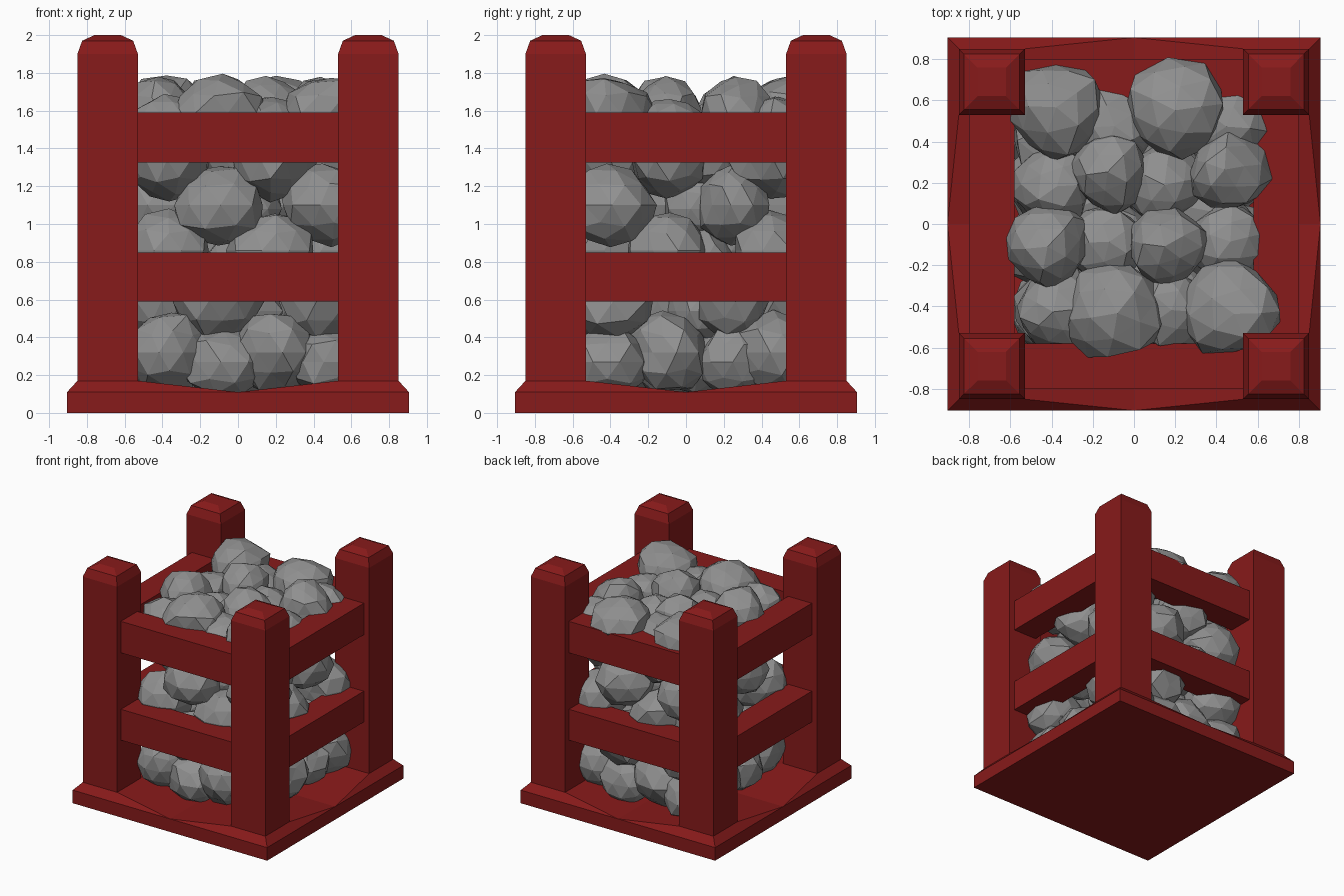
import bpy, bmesh, math, random
from mathutils import Vector

if "Cube" in bpy.data.objects:
    bpy.data.objects.remove(bpy.data.objects["Cube"])

random.seed(4)

def material(name, col):
    m = bpy.data.materials.new(name)
    m.diffuse_color = (*col, 1)
    m.use_nodes = True
    m.node_tree.nodes["Principled BSDF"].inputs["Base Color"].default_value = m.diffuse_color
    return m

RED = material("dark red wood", (0.245, 0.0105, 0.0105))
GREY = material("grey stone", (0.275, 0.275, 0.275))

def finish(name, bm, mat):
    bmesh.ops.recalc_face_normals(bm, faces=bm.faces)
    me = bpy.data.meshes.new(name)
    bm.to_mesh(me)
    bm.free()
    me.materials.append(mat)
    ob = bpy.data.objects.new(name, me)
    bpy.context.collection.objects.link(ob)
    return ob

def box(name, lo, hi, mat):
    bm = bmesh.new()
    bmesh.ops.create_cube(bm, size=1)
    for v in bm.verts:
        v.co = Vector([lo[i] if v.co[i] < 0 else hi[i] for i in range(3)])
    return finish(name, bm, mat)

# Base: slab whose raised corner pads fall away to the middle of each side
W, PO, PI, ZL, ZH = 0.905, 0.85, 0.53, 0.11, 0.17
pts = dict(A=(0, 0, ZL), B=(W, 0, ZL), C=(W, W, ZL), D=(0, W, ZL),
           P=(PO, PO, ZH), Q=(PO, PI, ZH), R=(PI, PI, ZH), S=(PI, PO, ZH),
           E=(0, 0, 0), F=(W, 0, 0), G=(W, W, 0), H=(0, W, 0))
bm = bmesh.new()
for sx in (1, -1):
    for sy in (1, -1):
        vs = {k: bm.verts.new((x * sx, y * sy, z)) for k, (x, y, z) in pts.items()}
        for f in ("CBQP", "CPSD", "PQRS", "QBAR", "RADS", "EFGH", "FGCB", "GHDC"):
            bm.faces.new([vs[k] for k in f])
bmesh.ops.remove_doubles(bm, verts=bm.verts, dist=1e-4)
finish("base", bm, RED)

# Corner posts with stepped bevelled caps
for i, (sx, sy) in enumerate([(1, 1), (-1, 1), (-1, -1), (1, -1)]):
    bm = bmesh.new()
    rings = []
    for h, z in ((0.16, 0.1), (0.16, 1.9), (0.135, 1.97), (0.07, 2.0)):
        rings.append([bm.verts.new((sx * 0.69 + a * h, sy * 0.69 + b * h, z))
                      for a, b in ((1, 1), (-1, 1), (-1, -1), (1, -1))])
    for r0, r1 in zip(rings, rings[1:]):
        for k in range(4):
            bm.faces.new((r0[k], r0[k - 1], r1[k - 1], r1[k]))
    bm.faces.new(rings[0])
    bm.faces.new(rings[-1])
    finish(f"corner_post_{i + 1}", bm, RED)

# Two levels of rails on all four sides
for lvl, (z0, z1) in (("lower", (0.59, 0.85)), ("upper", (1.325, 1.59))):
    for s, fb, lr in ((-1, "front", "left"), (1, "back", "right")):
        a, b = sorted((s * 0.58, s * 0.80))
        box(f"{lvl}_{fb}_rail", (-0.55, a, z0), (0.55, b, z1), RED)
        box(f"{lvl}_{lr}_rail", (a, -0.55, z0), (b, 0.55, z1), RED)

# Stones: faceted boulders, broad at one end and narrowing to the other
def stone(name, x, y, z, r, rz):
    bm = bmesh.new()
    bmesh.ops.create_icosphere(bm, subdivisions=2, radius=1)
    turn = random.uniform(0, math.tau)
    lean = Vector((random.uniform(-.12, .12), random.uniform(-.12, .12)))
    for v in bm.verts:
        n = v.co * random.uniform(0.92, 1.09)
        n.x *= 1 + 0.18 * n.y
        px = n.x * math.cos(turn) - n.y * math.sin(turn)
        py = n.x * math.sin(turn) + n.y * math.cos(turn)
        v.co = (x + r * (px + lean.x * n.z), y + r * (py + lean.y * n.z),
                max(z + rz * n.z, 0.1))
    finish(name, bm, GREY)

# Alternating layers (x, y, radius)
BIG = [(-.38, .55, .24), (.20, .55, .24), (-.12, .25, .19), (.46, .25, .19),
       (-.43, -.10, .2), (.17, -.10, .19), (-.10, -.41, .24), (.47, -.41, .24)]
GAP = [(-.39, .20, .2), (.16, .20, .2), (-.12, -.10, .2), (.45, -.10, .2),
       (-.37, -.42, .21), (.19, -.42, .21), (-.10, .46, .21), (.46, .46, .21)]

n = 0
for layer, z, k, rz in ((BIG, 0.27, 0.95, 0.20), (GAP, 0.32, 1.08, 0.22),
                        (BIG, 0.59, 1.0, 0.21), (GAP, 0.86, 1.08, 0.21),
                        (BIG, 1.10, 1.0, 0.22), (GAP, 1.34, 1.05, 0.21),
                        (BIG, 1.585, 1.0, 0.2), (GAP, 1.50, 0.95, 0.18)):
    for x, y, r in layer:
        n += 1
        # stones below the top sit further inside the back rails
        yy = y if z > 1.5 else min(y, 0.49)
        stone(f"stone_{n}", x, yy, z, r * k, rz * (1.0 if r > 0.2 else 0.95))

# Filler stones closing the gaps in the middle and back left of the heap
for i in range(5):
    for j, (x, y) in enumerate(((-.27, .08), (.3, .08), (.03, -.25), (.03, .3), (-.38, .4))):
        stone(f"inner_stone_{i}_{j}", x, y, 0.27 + 0.27 * i, 0.2, 0.18)
